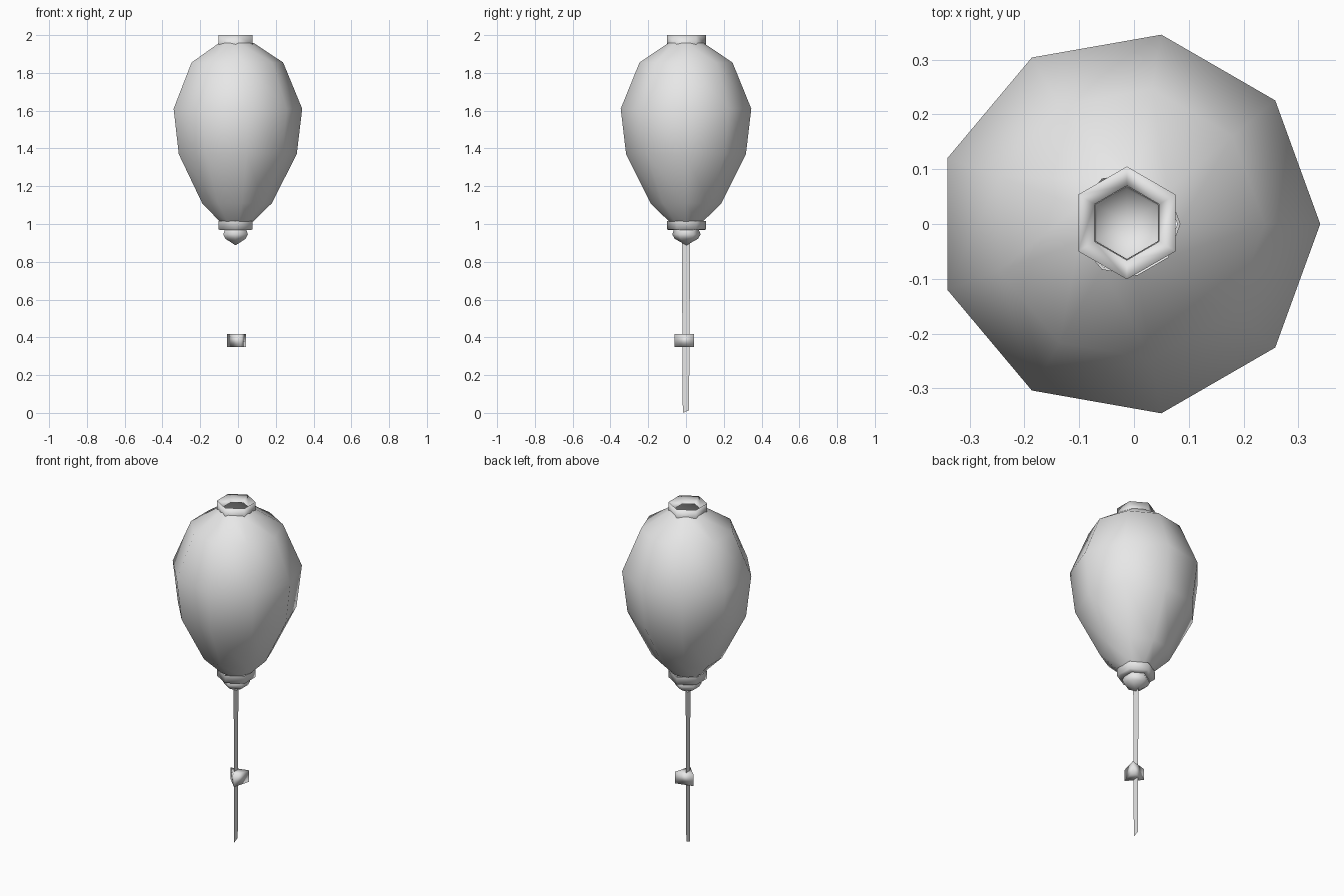
import bpy, bmesh, math

if "Cube" in bpy.data.objects:
    bpy.data.objects.remove(bpy.data.objects["Cube"], do_unlink=True)

paper = bpy.data.materials.new("light_grey")
paper.use_nodes = True
paper.diffuse_color = (0.8, 0.8, 0.8, 1)
paper.node_tree.nodes["Principled BSDF"].inputs["Base Color"].default_value = (0.8, 0.8, 0.8, 1)


def finish(name, bm, smooth=True, normals=True):
    if normals:
        bmesh.ops.recalc_face_normals(bm, faces=bm.faces)
    mesh = bpy.data.meshes.new(name)
    bm.to_mesh(mesh)
    bm.free()
    mesh.materials.append(paper)
    for p in mesh.polygons:
        p.use_smooth = smooth
    obj = bpy.data.objects.new(name, mesh)
    bpy.context.collection.objects.link(obj)
    return obj


def lathe(name, profile, sides, start, centre, caps=(), tip=None):
    """Stack rings of (radius, z) downward; optionally cap the ends or close to a tip."""
    bm = bmesh.new()
    rings = []
    for r, z in profile:
        angles = [math.radians(start) + math.tau * i / sides for i in range(sides)]
        rings.append([bm.verts.new((centre[0] + r * math.cos(a),
                                    centre[1] + r * math.sin(a), z)) for a in angles])
    for upper, lower in zip(rings, rings[1:]):
        for i in range(sides):
            j = (i + 1) % sides
            bm.faces.new((upper[i], lower[i], lower[j], upper[j]))
    for end in caps:
        bm.faces.new(rings[end])
    if tip is not None:
        point = bm.verts.new((centre[0], centre[1], tip))
        for i in range(sides):
            bm.faces.new((rings[-1][i], point, rings[-1][(i + 1) % sides]))
    return finish(name, bm, normals=bool(caps) and tip is None)


axis = (-0.013, 0.002)

# Nine-sided paper body, open at both ends
lathe("lantern_body",
      [(0.095, 1.958), (0.25, 1.855), (0.351, 1.61), (0.322, 1.37), (0.19, 1.11), (0.09, 1.012)],
      9, 0, (-0.011, 0))

# Hexagonal collars with a sloping inner funnel
lathe("top_collar", [(0.068, 1.965), (0.103, 2.0), (0.103, 1.95)], 6, 30, axis)
lathe("bottom_collar", [(0.103, 1.015), (0.103, 0.97), (0.066, 0.967)], 6, 30, axis)

# Pointed knob under the body
lathe("bottom_knob", [(0.066, 0.97), (0.075, 0.945), (0.062, 0.922)], 6, 30, axis, tip=0.887)

# Flat hanging ribbon
bm = bmesh.new()
bm.faces.new([bm.verts.new((-0.013, y, z)) for y, z in
              ((-0.017, 0.0), (0.016, 0.014), (0.022, 0.925), (-0.022, 0.925))])
finish("ribbon", bm, smooth=False, normals=False)

# Three-sided bead on the ribbon
lathe("bead", [(0.061, 0.417), (0.061, 0.35)], 3, 45, (0, -0.001), caps=(0, 1))
